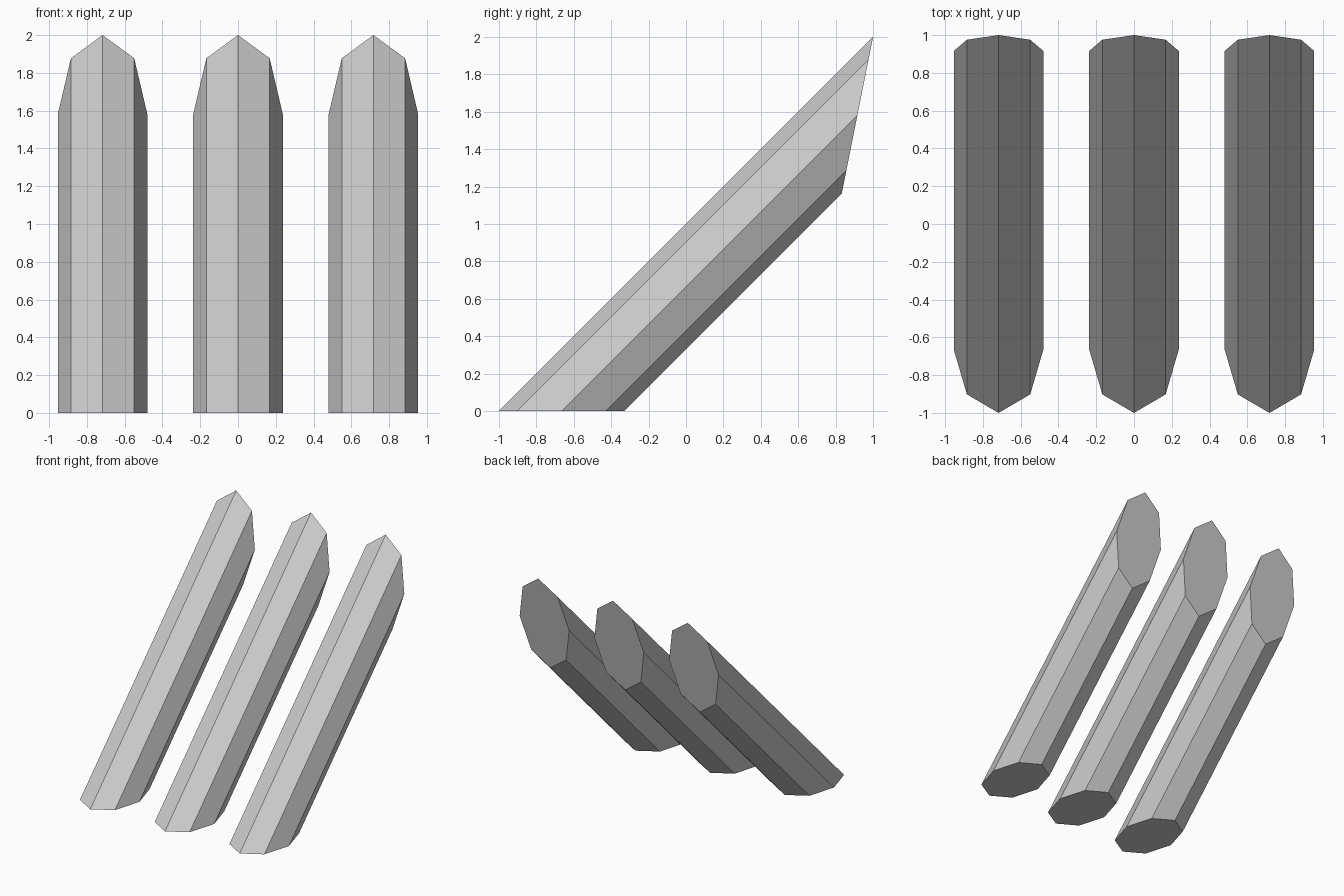
import bpy, bmesh, math
from mathutils import Matrix, Vector

if "Cube" in bpy.data.objects:
    bpy.data.objects.remove(bpy.data.objects["Cube"])

RADIUS = 0.237
SPACING = 0.717


def trim(bm, point, normal):
    """Cut away everything on the normal's side and cap the opening."""
    cut = bmesh.ops.bisect_plane(
        bm, geom=bm.verts[:] + bm.edges[:] + bm.faces[:], dist=1e-5,
        plane_co=Vector(point), plane_no=Vector(normal), clear_outer=True)
    edges = [e for e in cut["geom_cut"] if isinstance(e, bmesh.types.BMEdge)]
    bmesh.ops.contextual_create(bm, geom=edges)


def slanted_bar(name, x):
    bm = bmesh.new()
    # Long octagonal bar leaning back at 45 degrees
    bmesh.ops.create_cone(
        bm, cap_ends=True, segments=8, radius1=RADIUS, radius2=RADIUS, depth=5,
        matrix=Matrix.Translation((x, 0.125, 0.79))
        @ Matrix.Rotation(math.radians(-45), 4, "X"))
    # Level foot and steep, undercut upper end
    trim(bm, (0, 0, 0), (0, 0, -1))
    trim(bm, (0, 1, 2), (0, 5, -1))
    bmesh.ops.recalc_face_normals(bm, faces=bm.faces[:])
    mesh = bpy.data.meshes.new(name)
    bm.to_mesh(mesh)
    bm.free()
    bpy.context.collection.objects.link(bpy.data.objects.new(name, mesh))


# Three identical bars side by side
for name, side in (("left_bar", -1), ("middle_bar", 0), ("right_bar", 1)):
    slanted_bar(name, side * SPACING)
